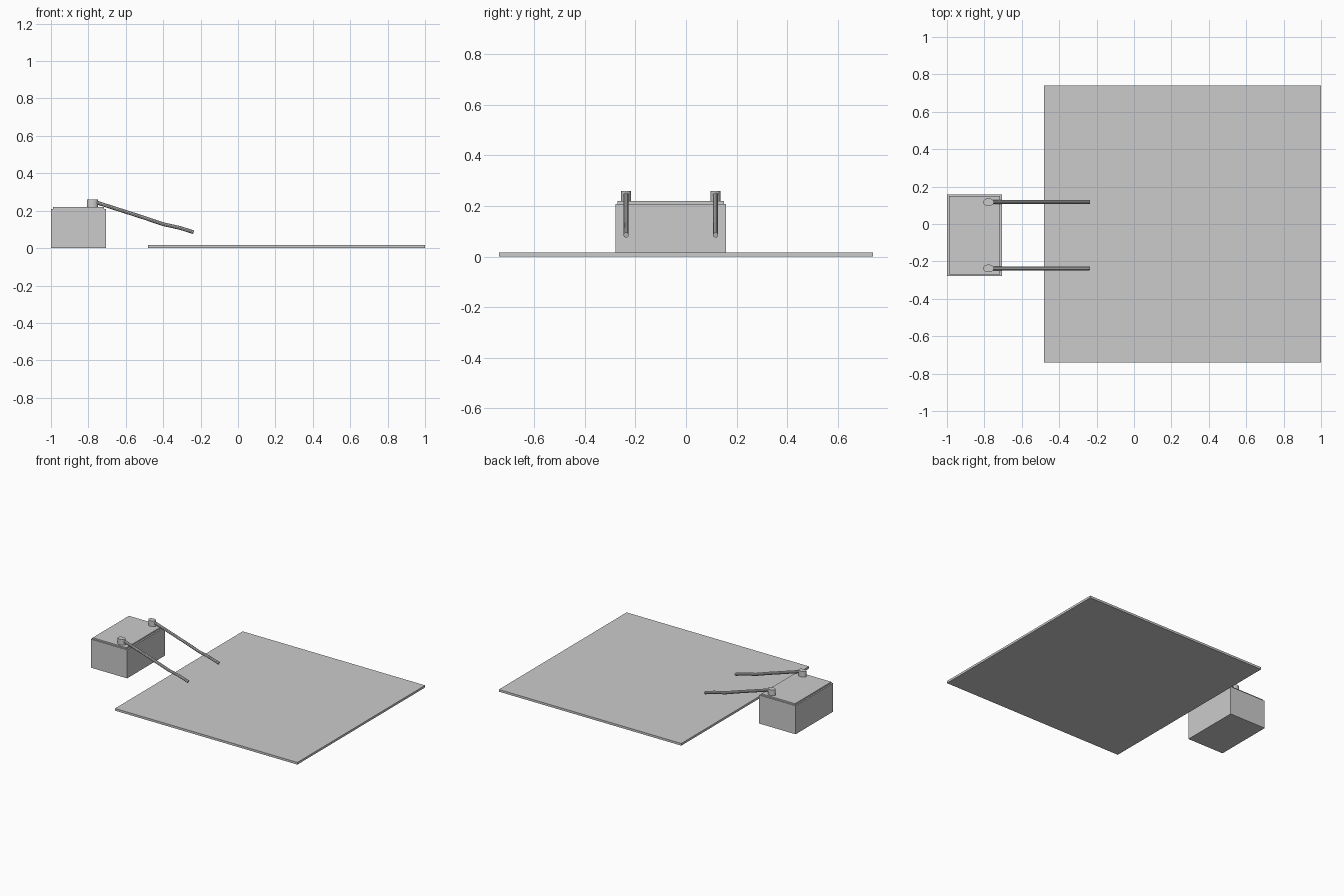
import bpy
from mathutils import Matrix

if "Cube" in bpy.data.objects:
    bpy.data.objects.remove(bpy.data.objects["Cube"])


def box(name, x0, x1, y0, y1, z0, z1):
    bpy.ops.mesh.primitive_cube_add(size=1)
    ob = bpy.context.object
    ob.name = name
    ob.data.transform(Matrix.Translation(((x0 + x1) / 2, (y0 + y1) / 2, (z0 + z1) / 2))
                      @ Matrix.Diagonal((x1 - x0, y1 - y0, z1 - z0, 1)))
    return ob


def post(name, x, y):
    # short oval pivot standing on the lid
    bpy.ops.mesh.primitive_cylinder_add(vertices=32, radius=1, depth=1)
    ob = bpy.context.object
    ob.name = name
    ob.data.transform(Matrix.Translation((x, y, 0.239))
                      @ Matrix.Diagonal((0.029, 0.02, 0.042, 1)))
    bpy.ops.object.shade_smooth_by_angle()


def arm(name, y):
    # round rod that bends down over the plate
    path = [(-0.775, 0.249), (-0.74, 0.239), (-0.50, 0.162), (-0.40, 0.128),
            (-0.31, 0.108), (-0.237, 0.085)]
    cu = bpy.data.curves.new(name, 'CURVE')
    cu.dimensions = '3D'
    cu.bevel_depth = 0.0105
    cu.bevel_resolution = 3
    cu.use_fill_caps = True
    sp = cu.splines.new('POLY')
    sp.points.add(len(path) - 1)
    for p, (x, z) in zip(sp.points, path):
        p.co = (x, y, z, 1)
    ob = bpy.data.objects.new(name, cu)
    bpy.context.collection.objects.link(ob)
    bpy.ops.object.select_all(action='DESELECT')
    ob.select_set(True)
    bpy.context.view_layer.objects.active = ob
    bpy.ops.object.convert(target='MESH')
    bpy.ops.object.shade_smooth_by_angle()


# Ground plate
box("base_plate", -0.48, 1.0, -0.74, 0.74, 0, 0.016)

# Housing with slightly inset lid
box("housing", -1.0, -0.705, -0.278, 0.158, 0, 0.209)
box("lid", -0.99, -0.716, -0.27, 0.15, 0.208, 0.219)

# Two pivots with arms
for side, y in (("left", -0.237), ("right", 0.117)):
    post(side + "_pivot", -0.778, y)
    arm(side + "_arm", y)
